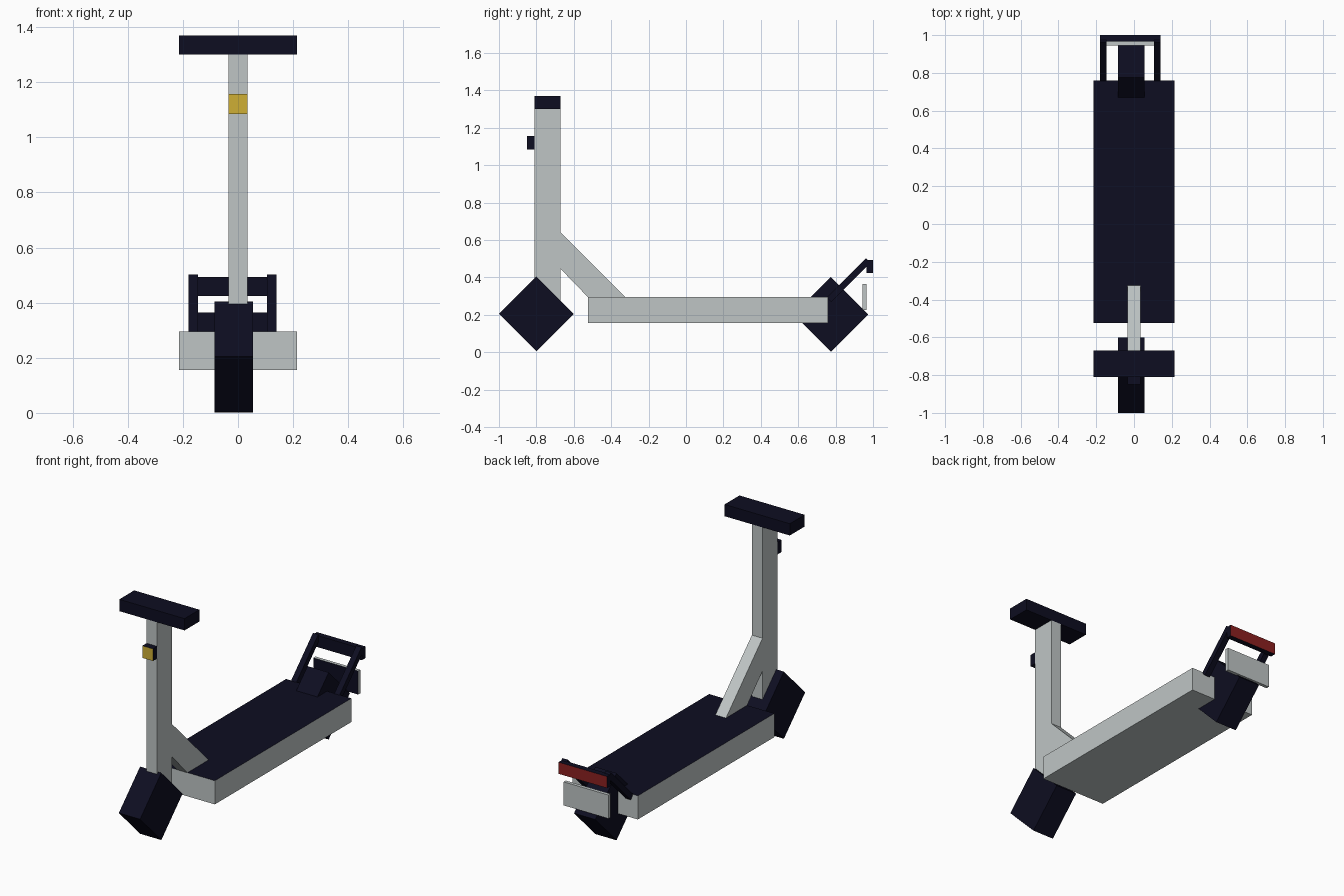
import bpy, bmesh, math
from mathutils import Vector

cube = bpy.data.objects.get("Cube")
if cube:
    bpy.data.objects.remove(cube, do_unlink=True)


def material(name, rgb):
    m = bpy.data.materials.new(name)
    m.use_nodes = True
    m.diffuse_color = (*rgb, 1)
    m.node_tree.nodes["Principled BSDF"].inputs["Base Color"].default_value = (*rgb, 1)
    return m


GREY = material("light grey", (0.52, 0.56, 0.56))
NAVY = material("dark navy", (0.004, 0.004, 0.015))
YELLOW = material("lamp yellow", (0.62, 0.43, 0.035))
RED = material("tail red", (0.26, 0.015, 0.015))


def prism(name, outline, x0, x1, mat, face_mat=None, direction=None):
    """Extrude a (y, z) outline along x; faces turned to direction get face_mat."""
    bm = bmesh.new()
    base = bm.faces.new([bm.verts.new((x0, y, z)) for y, z in outline])
    new = bmesh.ops.extrude_face_region(bm, geom=[base])["geom"]
    bmesh.ops.translate(bm, vec=(x1 - x0, 0, 0),
                        verts=[v for v in new if isinstance(v, bmesh.types.BMVert)])
    bmesh.ops.recalc_face_normals(bm, faces=bm.faces)
    mesh = bpy.data.meshes.new(name)
    mesh.materials.append(mat)
    if face_mat:
        mesh.materials.append(face_mat)
        for f in bm.faces:
            f.material_index = int(f.normal.dot(Vector(direction)) > 0.9)
    bm.to_mesh(mesh)
    bm.free()
    obj = bpy.data.objects.new(name, mesh)
    bpy.context.collection.objects.link(obj)
    return obj


def box(name, xs, ys, zs, *mats):
    (y0, y1), (z0, z1) = ys, zs
    return prism(name, [(y0, z0), (y1, z0), (y1, z1), (y0, z1)], *xs, *mats)


def wheel(name, y, z, r=0.2):
    corners = [(y + r * math.cos(i * math.pi / 2), z + r * math.sin(i * math.pi / 2))
               for i in range(4)]
    return prism(name, corners, -0.085, 0.055, NAVY)


FRONT, BACK, UP = (0, -1, 0), (0, 1, 0), (0, 0, 1)

# Deck with dark standing surface
box("deck", (-0.215, 0.215), (-0.525, 0.76), (0.155, 0.296), GREY, NAVY, UP)

# Four-sided wheels
wheel("front_wheel", -0.8, 0.205)
wheel("rear_wheel", 0.775, 0.202)

# Steering column, diagonal brace and handlebar
box("stem", (-0.035, 0.035), (-0.81, -0.67), (0.2, 1.3), GREY)
prism("brace", [(-0.67, 0.64), (-0.67, 0.445), (-0.52, 0.29), (-0.32, 0.29)],
      -0.035, 0.035, GREY)
box("handlebar", (-0.215, 0.215), (-0.81, -0.67), (1.3, 1.37), NAVY)

# Headlight with yellow lens
box("headlight", (-0.035, 0.035), (-0.85, -0.81), (1.085, 1.157), NAVY, YELLOW, FRONT)

# Slanted arms carrying the tail light
h = 0.012
for side, x in (("right", -0.18), ("left", 0.105)):
    prism(side + "_rear_arm",
          [(0.765 - h, 0.281 + h), (0.765 + h, 0.281 - h),
           (0.975 + h, 0.491 - h), (0.975 - h, 0.491 + h)], x, x + 0.035, NAVY)
box("tail_light", (-0.18, 0.14), (0.966, 1.0), (0.424, 0.493), NAVY, RED, BACK)

# Rear plate, dark on its inner face
box("rear_plate", (-0.165, 0.13), (0.945, 0.965), (0.225, 0.365), GREY, NAVY, FRONT)
